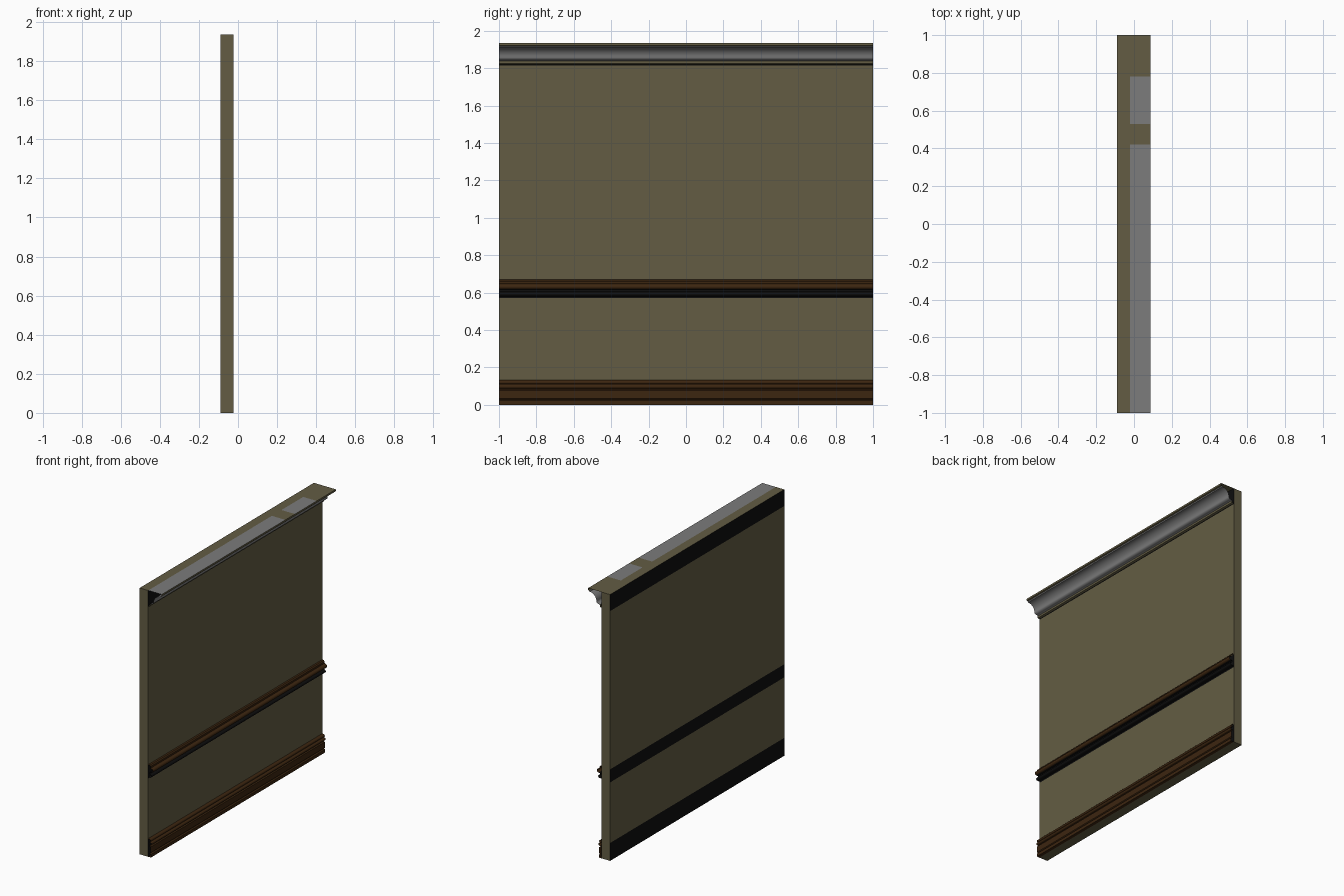
import bpy, bmesh, math

if "Cube" in bpy.data.objects:
    bpy.data.objects.remove(bpy.data.objects["Cube"])

def mat(name, rgb):
    m = bpy.data.materials.new(name)
    m.diffuse_color = (*rgb, 1)
    m.use_nodes = True
    m.node_tree.nodes["Principled BSDF"].inputs["Base Color"].default_value = m.diffuse_color
    return m

OLIVE = mat("olive_paint", (0.125, 0.108, 0.057))
GREY = mat("grey_plaster", (0.20, 0.20, 0.20))
BROWN = mat("brown_wood", (0.046, 0.019, 0.005))
BLACK = mat("black_backing", (0.004, 0.004, 0.004))

H = 1.935          # wall height
BACK, FACE = -0.09, -0.022

def finish(bm, name, mats, smooth=True):
    me = bpy.data.meshes.new(name)
    bm.to_mesh(me)
    bm.free()
    for m in mats:
        me.materials.append(m)
    ob = bpy.data.objects.new(name, me)
    bpy.context.collection.objects.link(ob)
    if smooth:
        bpy.context.view_layer.objects.active = ob
        ob.select_set(True)
        bpy.ops.object.shade_smooth_by_angle(angle=math.radians(30))
        ob.select_set(False)
    return ob

def moulding(name, profile, mats, rule, stations=(-1, 1)):
    """Open-ended shell: profile (x, z) from bottom to top, swept along y."""
    bm = bmesh.new()
    rows = [[bm.verts.new((x, y, z)) for x, z in profile] for y in stations]
    for r, s in zip(rows, rows[1:]):
        for i in range(len(profile) - 1):
            f = bm.faces.new((r[i], s[i], s[i + 1], r[i + 1]))
            f.normal_update()
            f.material_index = rule(f.calc_center_median(), f.normal)
    return finish(bm, name, mats)

def arc(cx, cz, rx, rz, a0, a1, n=8):
    return [(cx + rx * math.cos(math.radians(a0 + (a1 - a0) * i / n)),
             cz + rz * math.sin(math.radians(a0 + (a1 - a0) * i / n)))
            for i in range(n + 1)]

# Wall slab, cut at the moulding heights; black bands sit behind the mouldings
BANDS = [(0, 0.13), (0.57, 0.665), (1.815, H)]
bm = bmesh.new()
bmesh.ops.create_cube(bm, size=1)
for v in bm.verts:
    v.co = (BACK if v.co.x < 0 else FACE, v.co.y * 2, (v.co.z + 0.5) * H)
for z in (0.13, 0.57, 0.665, 1.815):
    bmesh.ops.bisect_plane(bm, geom=bm.verts[:] + bm.edges[:] + bm.faces[:],
                           plane_co=(0, 0, z), plane_no=(0, 0, 1))
bm.normal_update()
for f in bm.faces:
    c = f.calc_center_median()
    f.material_index = int(abs(f.normal.x) > 0.9 and any(a < c.z < b for a, b in BANDS))
finish(bm, "wall_panel", [OLIVE, BLACK], smooth=False)

# Crown moulding: foot fillet, bead, ogee, lip and patchy top
crown = [(FACE, 1.82), (-0.008, 1.824), (-0.008, 1.838), (0.0, 1.842)]
crown += arc(0.0, 1.858, 0.02, 0.016, -90, 0, 6)[1:]
crown += arc(0.075, 1.858, 0.055, 0.054, 180, 90, 10)[1:]
crown += [(0.078, 1.919), (0.087, 1.922), (0.087, H), (FACE, H)]

def crown_rule(c, n):
    if n.z > 0.9 and c.z > 1.93:
        return int(0.42 < c.y < 0.53 or c.y > 0.78)
    return int(c.z < 1.84 or c.z > 1.92)

moulding("crown_moulding", crown, [GREY, OLIVE], crown_rule, (-1, 0.42, 0.53, 0.78, 1))

# Chair rail: rounded upper nose, groove, dark lower part
rail = [(FACE, 0.58), (-0.006, 0.58)]
rail += arc(-0.006, 0.591, 0.012, 0.011, -90, 90, 8)[1:]
rail += [(-0.01, 0.606), (-0.01, 0.616), (0.004, 0.618)]
rail += arc(0.004, 0.631, 0.013, 0.013, -90, 90, 8)[1:]
rail += [(-0.003, 0.648), (-0.003, 0.66), (-0.01, 0.668), (FACE, 0.67)]
moulding("chair_rail", rail, [BROWN, BLACK], lambda c, n: int(c.z < 0.617))

# Skirting board: plinth, bead and stepped cap
skirt = [(FACE, 0.0), (0.0, 0.0), (0.0, 0.022), (-0.008, 0.028), (-0.002, 0.034),
         (-0.002, 0.076), (-0.011, 0.082), (-0.011, 0.087)]
skirt += arc(-0.006, 0.097, 0.01, 0.01, -90, 90, 8)
skirt += [(-0.012, 0.11)]
skirt += arc(-0.012, 0.12, 0.01, 0.01, -60, 90, 6)
skirt += [(FACE, 0.132)]
moulding("skirting_board", skirt, [BROWN], lambda c, n: 0)
